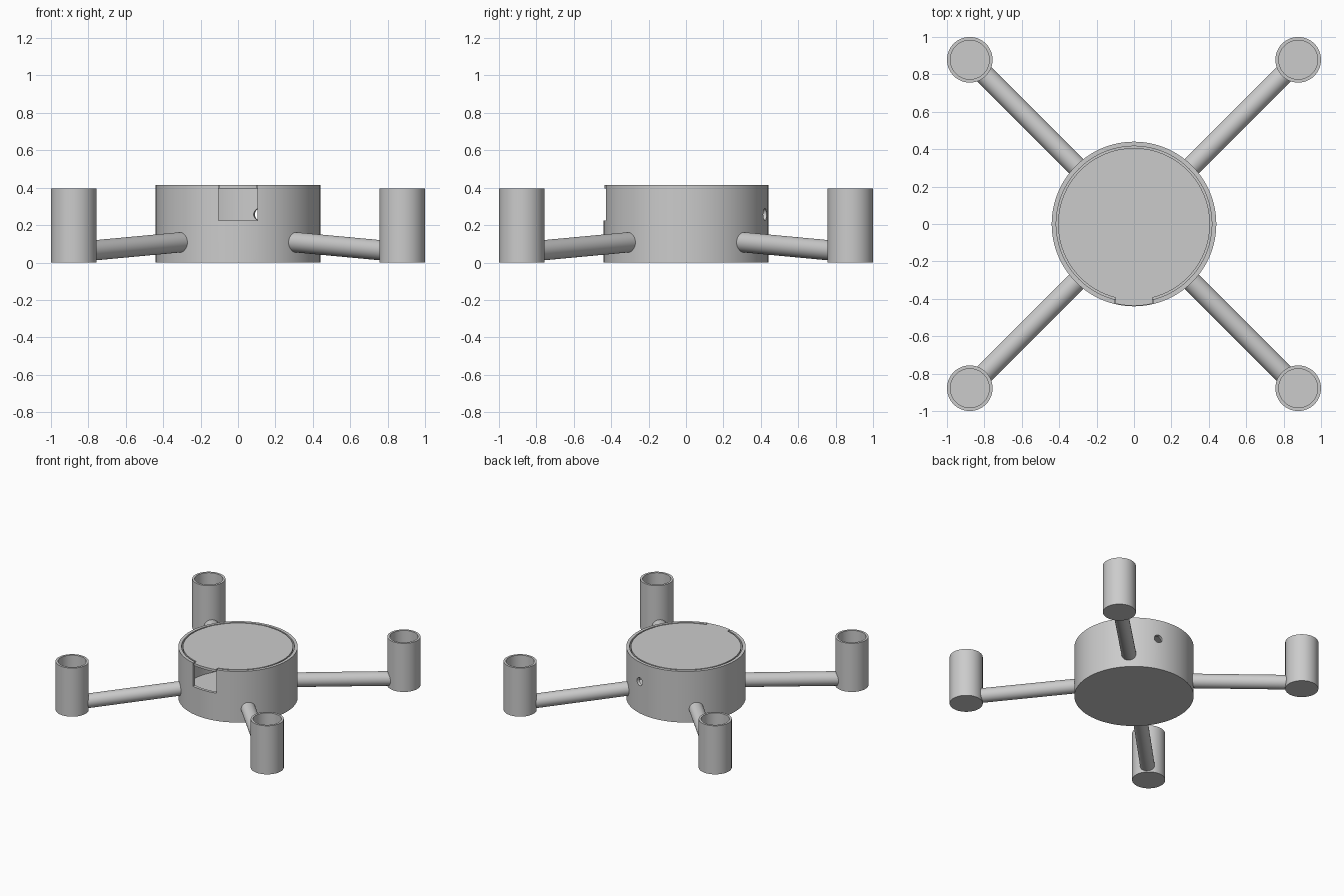
import bpy, bmesh, math
from mathutils import Vector

cube = bpy.data.objects.get("Cube")
if cube:
    bpy.data.objects.remove(cube, do_unlink=True)

GREY = (0.6, 0.6, 0.6, 1)
mat = bpy.data.materials.new("plain grey")
mat.use_nodes = True
mat.diffuse_color = GREY
mat.node_tree.nodes["Principled BSDF"].inputs["Base Color"].default_value = GREY


def make_object(name, bm, location=(0, 0, 0)):
    bmesh.ops.recalc_face_normals(bm, faces=bm.faces)
    mesh = bpy.data.meshes.new(name)
    bm.to_mesh(mesh)
    bm.free()
    mesh.materials.append(mat)
    obj = bpy.data.objects.new(name, mesh)
    obj.location = location
    bpy.context.collection.objects.link(obj)
    return obj


def select_only(obj):
    bpy.ops.object.select_all(action='DESELECT')
    obj.select_set(True)
    bpy.context.view_layer.objects.active = obj


def smooth(obj):
    select_only(obj)
    bpy.ops.object.shade_smooth_by_angle(angle=math.radians(30))


def cup(name, outer, inner, height, floor, segments, location=(0, 0, 0)):
    """Open cylinder with a closed bottom, turned from a four-point profile."""
    bm = bmesh.new()
    rings = []
    for r, z in ((outer, 0), (outer, height), (inner, height), (inner, floor)):
        rings.append([bm.verts.new((r * math.cos(a), r * math.sin(a), z))
                      for a in (2 * math.pi * i / segments for i in range(segments))])
    for low, high in zip(rings, rings[1:]):
        for i in range(segments):
            j = (i + 1) % segments
            bm.faces.new((low[i], low[j], high[j], high[i]))
    bm.faces.new(rings[0])
    bm.faces.new(rings[-1])
    return make_object(name, bm, location)


def rod(name, start, end, radius, segments=32):
    start, end = Vector(start), Vector(end)
    axis = end - start
    bm = bmesh.new()
    bmesh.ops.create_cone(bm, cap_ends=True, segments=segments, radius1=radius,
                          radius2=radius, depth=axis.length)
    bmesh.ops.rotate(bm, verts=bm.verts, matrix=axis.to_track_quat('Z', 'Y').to_matrix())
    return make_object(name, bm, (start + end) / 2)


def cut(obj, cutter):
    cutter.hide_render = True
    mod = obj.modifiers.new("cut", 'BOOLEAN')
    mod.operation = 'DIFFERENCE'
    mod.solver = 'EXACT'
    mod.object = cutter
    select_only(obj)
    bpy.ops.object.modifier_apply(modifier=mod.name)
    bpy.data.objects.remove(cutter, do_unlink=True)


# Central housing with front notch and rear cable hole
BODY_R, BODY_H = 0.44, 0.415
body = cup("housing", BODY_R, 0.416, BODY_H, 0.03, 128)

bm = bmesh.new()
bmesh.ops.create_cube(bm, size=1)
bmesh.ops.scale(bm, vec=(0.21, 0.2, 0.4), verts=bm.verts)
cut(body, make_object("notch_cutter", bm, (0, -0.45, 0.425)))

hole = math.radians(16)
direction = Vector((math.sin(hole), math.cos(hole), 0))
lift = Vector((0, 0, 0.257))
cut(body, rod("hole_cutter", direction * 0.35 + lift, direction * 0.5 + lift, 0.032))
smooth(body)

# Lid disc with a tab that fills the top of the notch
bm = bmesh.new()
LID_R, TAB_R, TAB_X = 0.406, 0.437, 0.098
half_lid, half_tab = math.asin(TAB_X / LID_R), math.asin(TAB_X / TAB_R)
front = -math.pi / 2
outline = []
for r, first, last, steps in ((TAB_R, front - half_tab, front + half_tab, 12),
                              (LID_R, front + half_lid, front + 2 * math.pi - half_lid, 112)):
    for i in range(steps + 1):
        a = first + (last - first) * i / steps
        outline.append(bm.verts.new((r * math.cos(a), r * math.sin(a), 0)))
face = bm.faces.new(outline)
top = bmesh.ops.extrude_face_region(bm, geom=[face])
bmesh.ops.translate(bm, vec=(0, 0, 0.02),
                    verts=[v for v in top["geom"] if isinstance(v, bmesh.types.BMVert)])
smooth(make_object("lid", bm, (0, 0, BODY_H - 0.02)))

# Four sloping arms, each carrying an open motor cup
CUP = 0.878
for side, sx in (("left", 1), ("right", -1)):
    for end, sy in (("front", -1), ("back", 1)):
        label = f"{end}_{side}"
        smooth(cup(f"motor_cup_{label}", 0.122, 0.104, 0.395, 0.02, 64,
                   (sx * CUP, sy * CUP, 0)))
        smooth(rod(f"arm_{label}", (sx * 0.298, sy * 0.298, 0.109),
                   (sx * 0.802, sy * 0.802, 0.062), 0.054))
